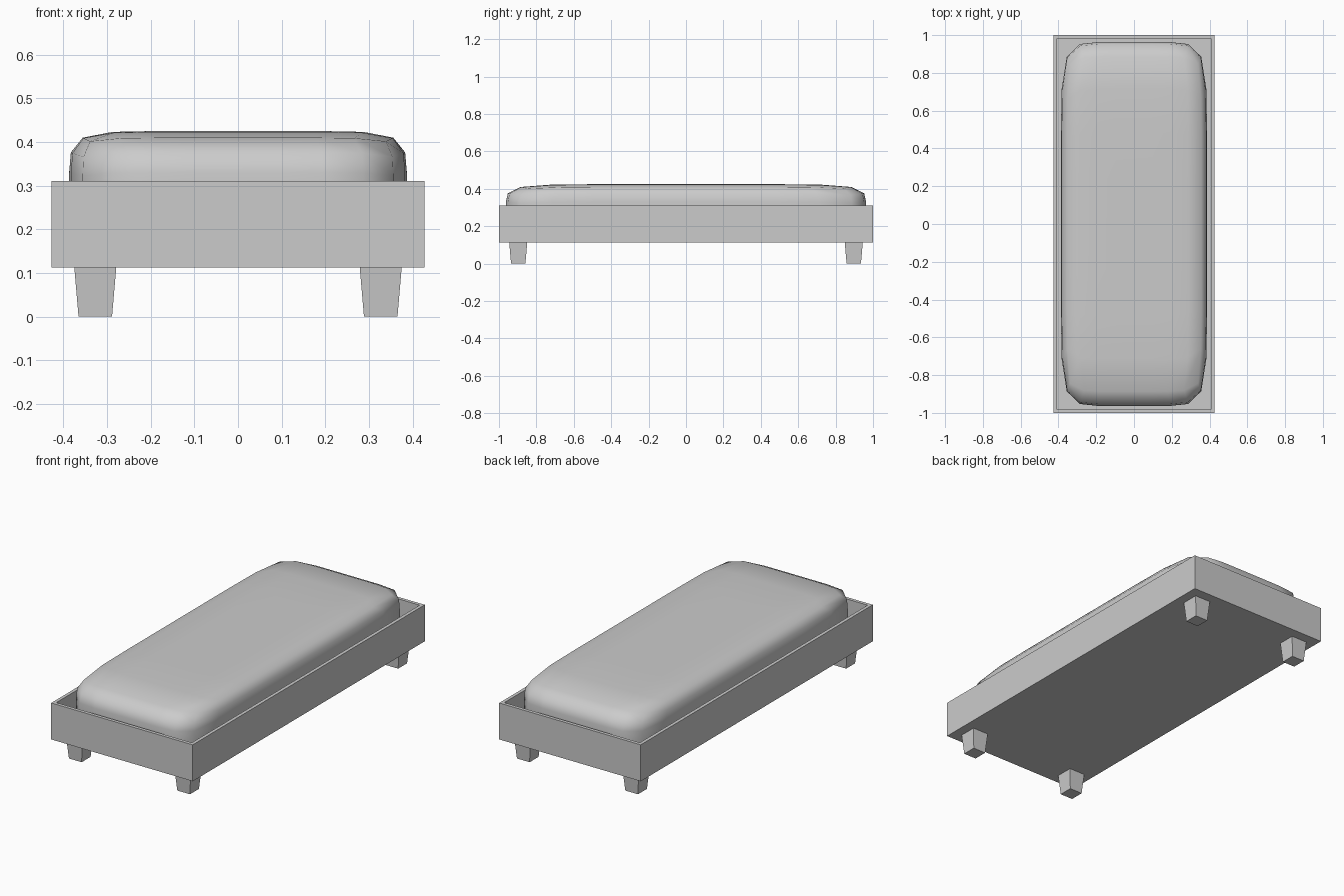
import bpy, bmesh
from mathutils import Vector

if "Cube" in bpy.data.objects:
    bpy.data.objects.remove(bpy.data.objects["Cube"])


def finish(bm, name):
    bmesh.ops.recalc_face_normals(bm, faces=bm.faces)
    mesh = bpy.data.meshes.new(name)
    bm.to_mesh(mesh)
    bm.free()
    obj = bpy.data.objects.new(name, mesh)
    bpy.context.collection.objects.link(obj)
    return obj


def box(hx, hy, z0, z1):
    bm = bmesh.new()
    bmesh.ops.create_cube(bm, size=2)
    for v in bm.verts:
        v.co = Vector((v.co.x * hx, v.co.y * hy, z1 if v.co.z > 0 else z0))
    return bm


# Bed frame: box with an inset rim and a sunken tray
bm = box(0.427, 1.0, 0.112, 0.311)
top = max(bm.faces, key=lambda f: f.calc_center_median().z)
bmesh.ops.inset_region(bm, faces=[top], thickness=0.026)
floor = bmesh.ops.extrude_face_region(bm, geom=[top])["geom"]
bmesh.ops.translate(bm, vec=(0, 0, -0.18),
                    verts=[g for g in floor if isinstance(g, bmesh.types.BMVert)])
if top.is_valid:
    bmesh.ops.delete(bm, geom=[top], context='FACES_ONLY')
finish(bm, "bed_frame")

# Four tapered legs
for sx, side in ((-1, "left"), (1, "right")):
    for sy, end in ((-1, "front"), (1, "back")):
        bm = box(0.048, 0.048, 0.0, 0.112)
        for v in bm.verts:
            if v.co.z < 0.05:
                v.co.x *= 0.8
                v.co.y *= 0.8
        leg = finish(bm, f"{end}_{side}_leg")
        leg.location = (sx * 0.327, sy * 0.897, 0)

# Mattress: subdivided cube pulled to a soft, rounded-box shape
P = 8.3
bm = bmesh.new()
bmesh.ops.create_cube(bm, size=2)
bmesh.ops.subdivide_edges(bm, edges=bm.edges[:], cuts=7, use_grid_fill=True)
for v in bm.verts:
    c = v.co / sum(abs(k) ** P for k in v.co) ** (1 / P)
    v.co = Vector((c.x * 0.387, c.y * 0.963, max(0.235 + c.z * 0.19, 0.132)))
bmesh.ops.remove_doubles(bm, verts=bm.verts[:], dist=0.0005)
mattress = finish(bm, "mattress")
for p in mattress.data.polygons:
    p.use_smooth = True
